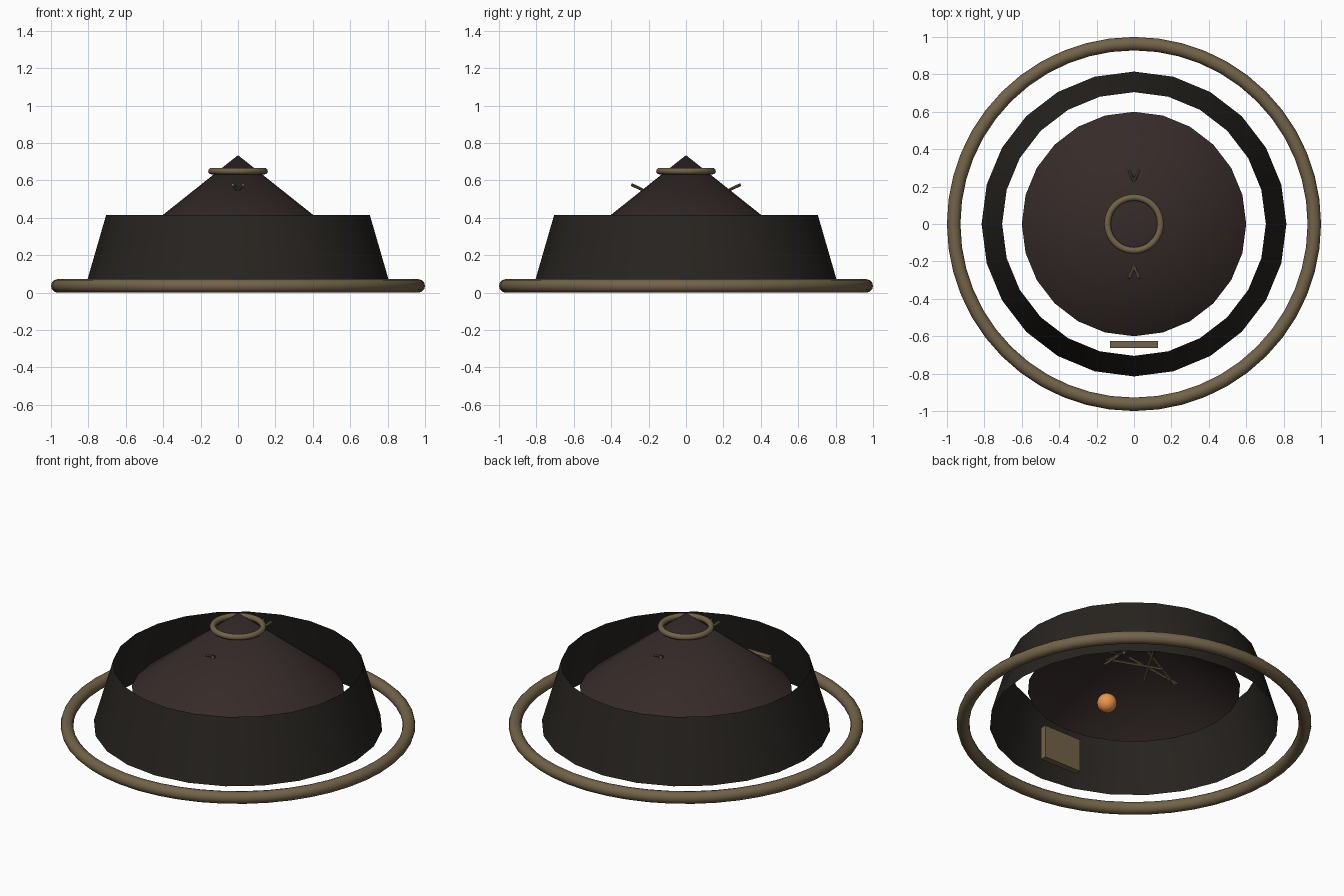
import bpy
import math
from mathutils import Vector

if "Cube" in bpy.data.objects:
    bpy.data.objects.remove(bpy.data.objects["Cube"])


def material(name, rgb):
    m = bpy.data.materials.new(name)
    m.diffuse_color = (*rgb, 1)
    m.use_nodes = True
    m.node_tree.nodes["Principled BSDF"].inputs["Base Color"].default_value = m.diffuse_color
    return m


WOOD = material("wood", (0.17, 0.125, 0.065))
FELT = material("dark_felt", (0.020, 0.017, 0.014))
ROOF = material("roof_felt", (0.036, 0.024, 0.022))
GLOW = material("glow", (0.85, 0.30, 0.07))


def finish(name, mat, angle=40):
    ob = bpy.context.object
    ob.name = name
    ob.data.materials.append(mat)
    bpy.ops.object.shade_smooth_by_angle(angle=math.radians(angle))
    return ob


def ring(name, z, major, minor):
    bpy.ops.mesh.primitive_torus_add(location=(0, 0, z), major_radius=major, minor_radius=minor,
                                     major_segments=48, minor_segments=12)
    return finish(name, WOOD)


def shell(name, r1, r2, z1, z2, mat):
    # open-ended cone surface
    bpy.ops.mesh.primitive_cone_add(vertices=24, radius1=r1, radius2=r2, depth=z2 - z1,
                                    location=(0, 0, (z1 + z2) / 2), end_fill_type='NOTHING')
    return finish(name, mat)


def stick(name, a, b):
    a, b = Vector(a), Vector(b)
    bpy.ops.mesh.primitive_cylinder_add(vertices=8, radius=0.008, depth=(b - a).length,
                                        location=(a + b) / 2)
    bpy.context.object.rotation_euler = (b - a).to_track_quat('Z', 'Y').to_euler()
    return finish(name, WOOD)


# Ground ring, sloping wall, roof and crown ring
ring("ground_ring", 0.036, 0.964, 0.036)
shell("wall", 0.815, 0.705, 0.035, 0.415, FELT)
shell("roof", 0.60, 0.0, 0.258, 0.735, ROOF)
ring("crown_ring", 0.65, 0.142, 0.0175)

# Door panel behind the front wall
bpy.ops.mesh.primitive_cube_add(size=1, location=(0, -0.645, 0.148))
bpy.context.object.scale = (0.254, 0.038, 0.204)
bpy.ops.object.transform_apply(location=False, rotation=False, scale=True)
finish("door", WOOD, 30)

# Hanging lamp
bpy.ops.mesh.primitive_uv_sphere_add(segments=24, ring_count=12, radius=0.056,
                                     location=(0, -0.237, 0.27))
finish("lamp", GLOW)

# Crossed roof poles, the front and back pairs poking through the roof
for sx in (-1, 1):
    for sy in (-1, 1):
        stick("cross_pole", (sx * 0.028, sy * 0.29, 0.577), (-sx * 0.145, -sy * 0.085, 0.40))
        stick("side_pole", (sx * 0.31, sy * 0.01, 0.40), (sx * 0.02, -sy * 0.07, 0.50))
